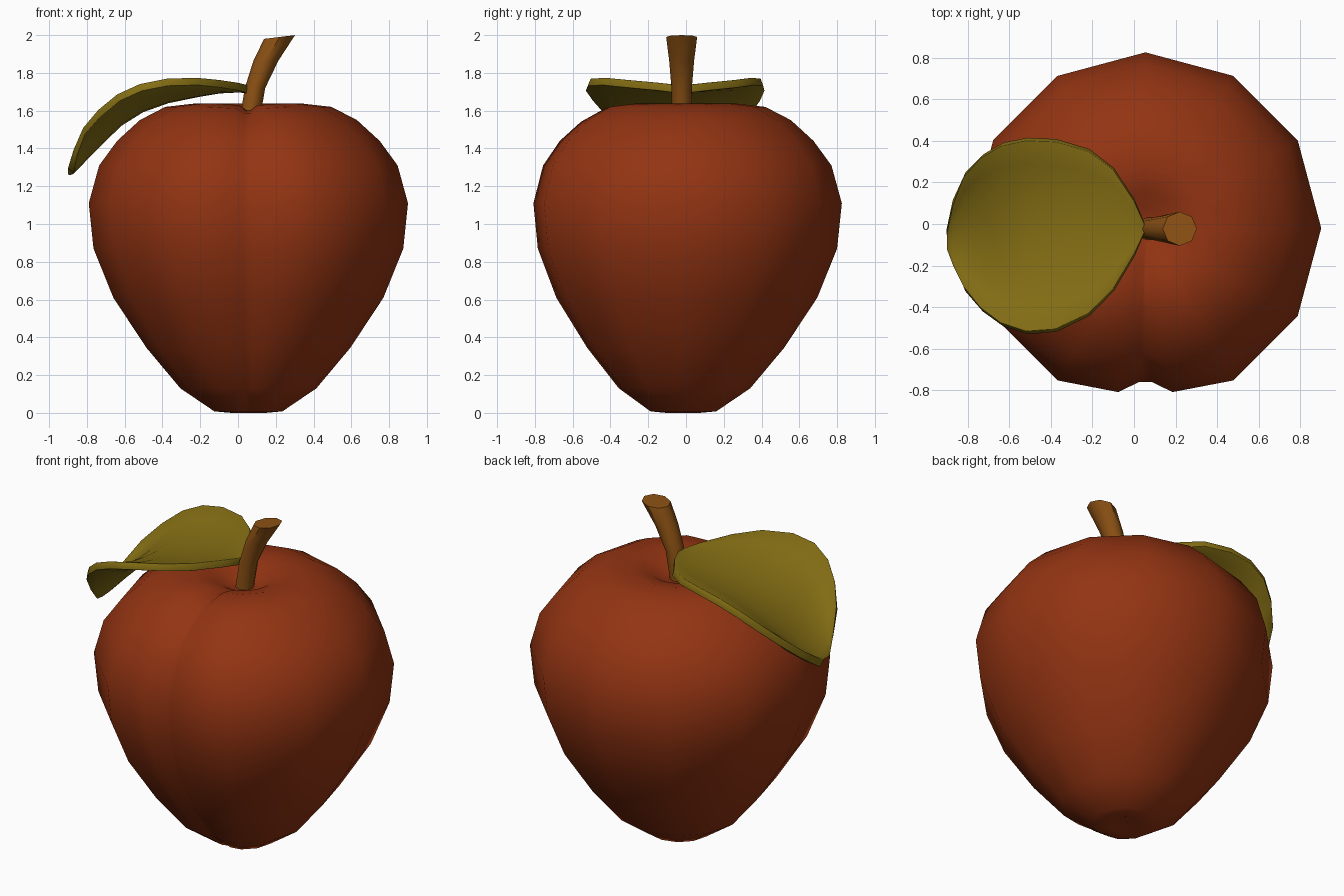
import bpy, bmesh, math

if "Cube" in bpy.data.objects:
    bpy.data.objects.remove(bpy.data.objects["Cube"])

def material(name, rgb):
    m = bpy.data.materials.new(name)
    m.diffuse_color = (*rgb, 1)
    m.use_nodes = True
    m.node_tree.nodes["Principled BSDF"].inputs["Base Color"].default_value = m.diffuse_color
    return m

RED = material("peach red", (0.29, 0.034, 0.006))
GREEN = material("leaf green", (0.23, 0.155, 0.007))
BROWN = material("stem brown", (0.27, 0.085, 0.007))

def finish(name, bm, mat, angle):
    me = bpy.data.meshes.new(name)
    bm.to_mesh(me)
    bm.free()
    me.materials.append(mat)
    me.shade_smooth()
    me.set_sharp_from_angle(angle=math.radians(angle))
    ob = bpy.data.objects.new(name, me)
    bpy.context.collection.objects.link(ob)
    return ob

def loft(bm, rings, closed):
    """Bridge rows of points with quads."""
    rows = [[bm.verts.new(p) for p in ring] for ring in rings]
    n = len(rows[0])
    for a, b in zip(rows, rows[1:]):
        for i in range(n if closed else n - 1):
            j = (i + 1) % n
            bm.faces.new((a[i], a[j], b[j], b[i]))
    return rows

CX, CY = 0.055, -0.02

# Fruit: turned profile with a crease down the front and a dimple on top
profile = [(0.09, 0.0), (0.18, 0.008), (0.36, 0.13), (0.54, 0.345), (0.715, 0.61),
           (0.82, 0.87), (0.845, 1.11), (0.79, 1.31), (0.695, 1.44), (0.575, 1.55),
           (0.44, 1.62), (0.29, 1.637), (0.17, 1.605), (0.09, 1.56)]
spokes = [(2.3, 0.875, 1.0), (9.4, 0.945, 0.25)]
spokes += [(a, 1.0, 0.0) for a in range(30, 331, 30)]
spokes += [(350.6, 0.945, 0.25), (357.7, 0.875, 1.0)]
rings = []
for r, z in profile:
    ring = []
    for deg, k, crease in spokes:
        a = math.radians(deg - 90)
        drop = 0.035 * crease if 1.5 < z and r > 0.15 else 0
        ring.append((CX + r * k * math.cos(a), CY + r * k * math.sin(a), z - drop))
    rings.append(ring)
bm = bmesh.new()
rows = loft(bm, rings, True)
for row, z in ((rows[0], 0.03), (rows[-1], 1.55)):
    pole = bm.verts.new((CX, CY, z))
    for i in range(len(row)):
        bm.faces.new((row[i], row[(i + 1) % len(row)], pole))
bmesh.ops.recalc_face_normals(bm, faces=bm.faces)
finish("fruit", bm, RED, 80)

# Stem: bent, widening towards the cut top
bm = bmesh.new()
path = [(0.06, 1.54, 0.053, 0), (0.09, 1.72, 0.054, 0),
        (0.148, 1.865, 0.066, 0), (0.22, 1.99, 0.082, 0.01)]
rings = [[(x + r * math.cos(i * math.pi / 4), -0.023 + r * math.sin(i * math.pi / 4),
           z + tilt * math.cos(i * math.pi / 4)) for i in range(8)]
         for x, z, r, tilt in path]
rows = loft(bm, rings, True)
bm.faces.new(rows[-1])
bm.faces.new(rows[0])
bmesh.ops.recalc_face_normals(bm, faces=bm.faces)
finish("stem", bm, BROWN, 50)

# Leaf: cross rows of x, low y, high y, middle height, edge lift
stations = [(0.05, -0.04, 0.0, 1.735, 0.0), (0.0, -0.145, 0.11, 1.738, 0.01),
            (-0.1, -0.31, 0.26, 1.733, 0.03), (-0.22, -0.43, 0.35, 1.713, 0.062),
            (-0.38, -0.505, 0.395, 1.68, 0.09), (-0.52, -0.515, 0.40, 1.63, 0.112),
            (-0.64, -0.475, 0.375, 1.555, 0.132), (-0.74, -0.40, 0.315, 1.46, 0.145),
            (-0.82, -0.30, 0.225, 1.38, 0.13), (-0.87, -0.20, 0.09, 1.325, 0.07),
            (-0.9, -0.12, -0.05, 1.295, 0.0)]
rings = []
for x, lo, hi, z, lift in stations:
    mid, half = (lo + hi) / 2, (hi - lo) / 2
    rings.append([(x, mid + half * t / 4, z + lift * (t / 4) ** 2) for t in range(-4, 5)])
bm = bmesh.new()
loft(bm, rings, False)
bm.normal_update()
if sum(f.normal.z for f in bm.faces) < 0:
    bmesh.ops.reverse_faces(bm, faces=bm.faces)
leaf = finish("leaf", bm, GREEN, 80)
solid = leaf.modifiers.new("thickness", 'SOLIDIFY')
solid.thickness = 0.042
solid.offset = -1
bevel = leaf.modifiers.new("soft rim", 'BEVEL')
bevel.width = 0.012
bevel.segments = 2
bevel.limit_method = 'ANGLE'
bevel.angle_limit = math.radians(60)
